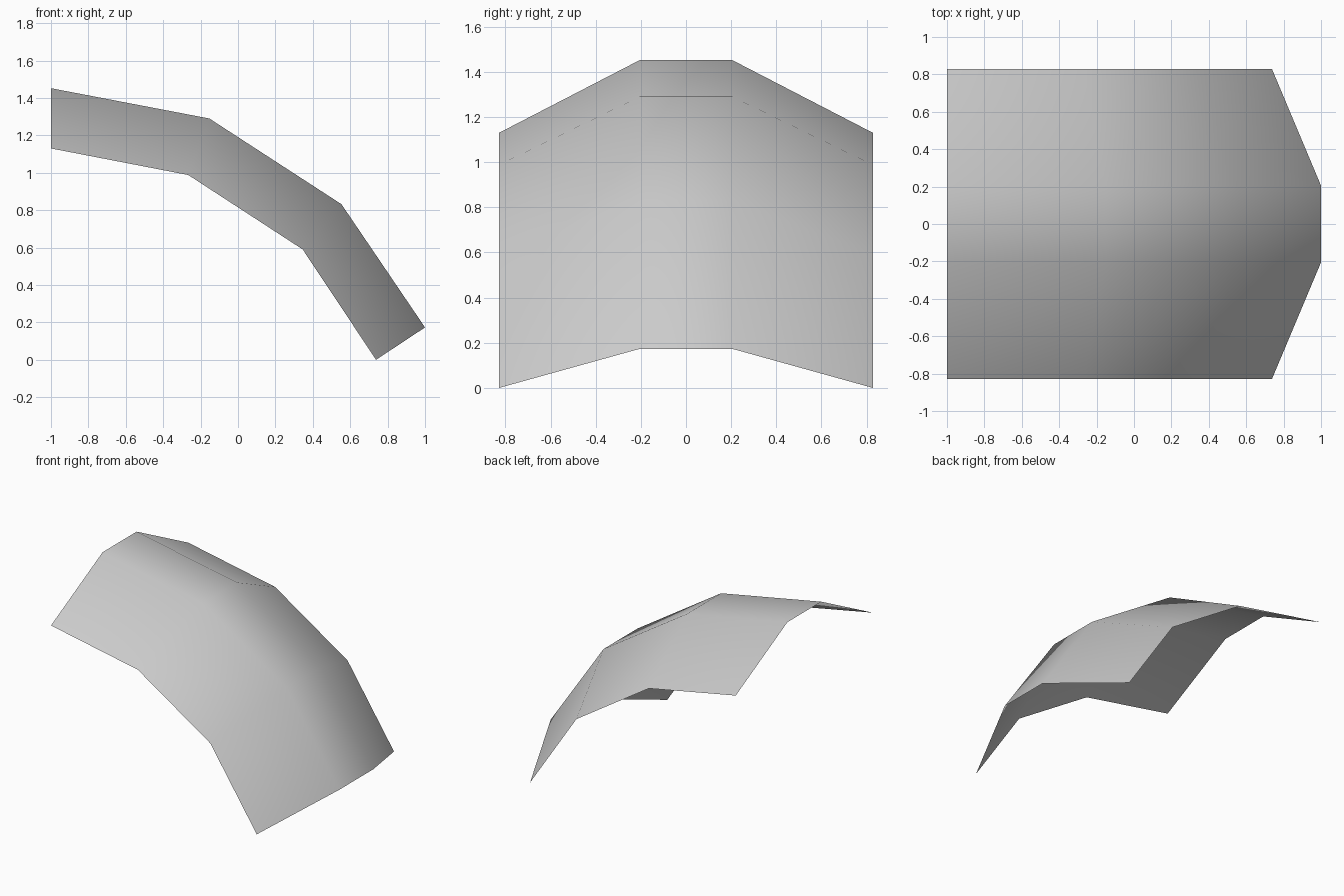
import bpy
import bmesh

cube = bpy.data.objects.get("Cube")
if cube:
    bpy.data.objects.remove(cube, do_unlink=True)

# Plain grey material
grey = bpy.data.materials.new("light_grey")
grey.use_nodes = True
colour = (0.6, 0.6, 0.6, 1)
grey.diffuse_color = colour
grey.node_tree.nodes["Principled BSDF"].inputs["Base Color"].default_value = colour

# Arched profiles (x, z) of the central ridge and the lower side edge
ridge = [(-1, 1.452), (-0.153, 1.29), (0.553, 0.832), (1, 0.173)]
edge = [(-1, 1.13), (-0.266, 0.988), (0.346, 0.59), (0.738, 0)]
ridge_half, edge_half = 0.205, 0.828

# Thin curved panel: sweep the four-point section along the arch
bm = bmesh.new()
columns = []
for profile, y in ((edge, -edge_half), (ridge, -ridge_half),
                   (ridge, ridge_half), (edge, edge_half)):
    columns.append([bm.verts.new((x, y, z)) for x, z in profile])

for near, far in zip(columns, columns[1:]):
    for i in range(len(ridge) - 1):
        face = bm.faces.new((near[i], near[i + 1], far[i + 1], far[i]))
        face.smooth = True

mesh = bpy.data.meshes.new("curved_panel")
bm.to_mesh(mesh)
bm.free()
mesh.materials.append(grey)
panel = bpy.data.objects.new("curved_panel", mesh)
bpy.context.collection.objects.link(panel)
